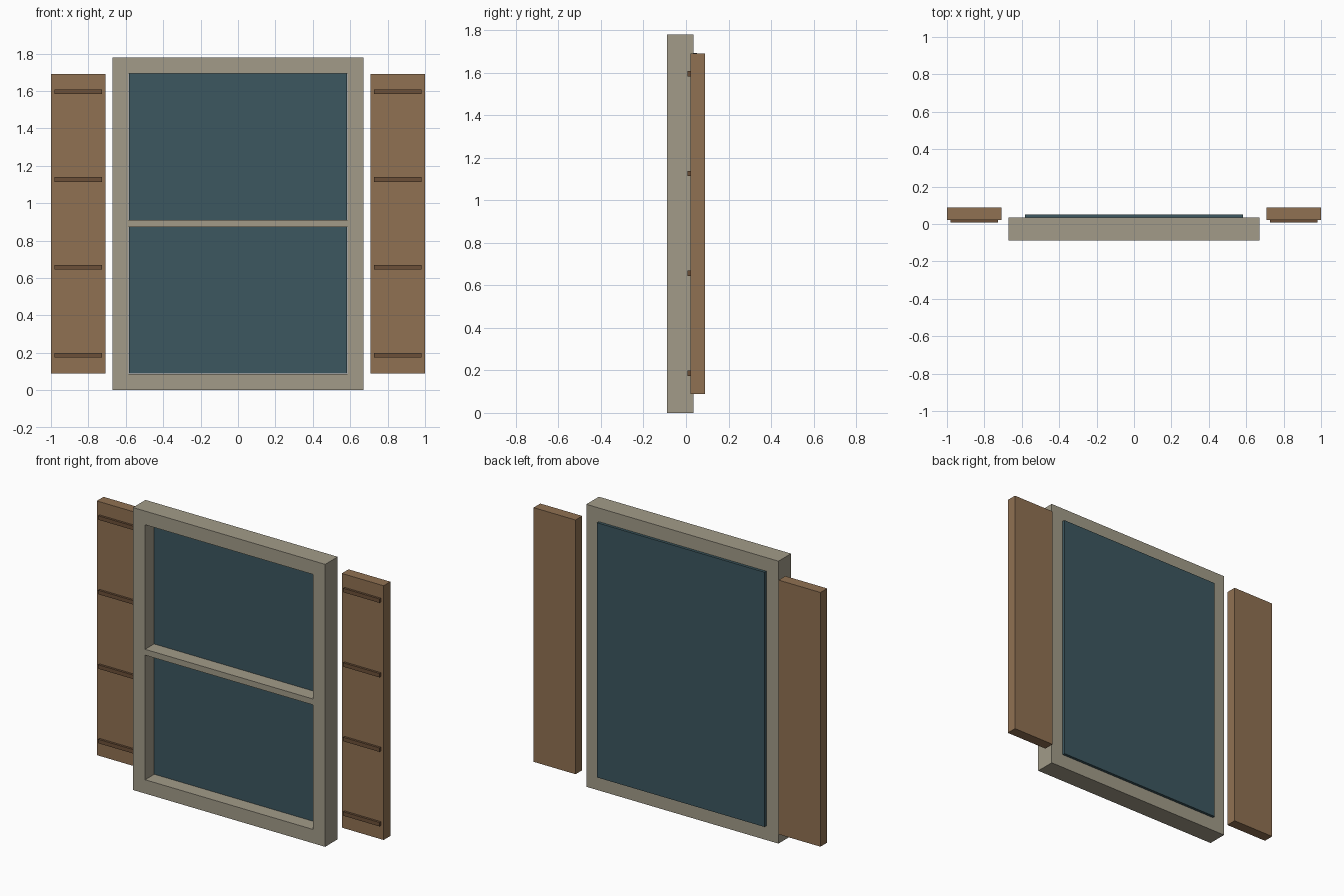
import bpy, bmesh

if "Cube" in bpy.data.objects:
    bpy.data.objects.remove(bpy.data.objects["Cube"])

def material(name, rgb):
    m = bpy.data.materials.new(name)
    m.diffuse_color = (*rgb, 1)
    m.use_nodes = True
    m.node_tree.nodes["Principled BSDF"].inputs["Base Color"].default_value = m.diffuse_color
    return m

STONE = material("frame_paint", (0.36, 0.33, 0.25))
GLASS = material("dark_glass", (0.045, 0.095, 0.115))
WOOD = material("shutter_wood", (0.28, 0.165, 0.085))
DARK = material("slat_wood", (0.15, 0.08, 0.04))

def finish(name, bm, mat):
    bmesh.ops.recalc_face_normals(bm, faces=bm.faces)
    me = bpy.data.meshes.new(name)
    bm.to_mesh(me)
    bm.free()
    me.materials.append(mat)
    ob = bpy.data.objects.new(name, me)
    bpy.context.collection.objects.link(ob)
    return ob

def box(name, x, y, z, mat):
    bm = bmesh.new()
    bmesh.ops.create_cube(bm, size=1)
    for v in bm.verts:
        v.co = [r[0] + (c + 0.5) * (r[1] - r[0]) for c, r in zip(v.co, (x, y, z))]
    return finish(name, bm, mat)

# Outer frame: a flat rectangular ring, extruded backwards
FRONT, BACK = -0.089, 0.036
def rect(w, z0, z1):
    return [(-w, z0), (w, z0), (w, z1), (-w, z1)]

bm = bmesh.new()
outer, inner = [[bm.verts.new((x, FRONT, z)) for x, z in pts]
                for pts in (rect(0.67, 0, 1.78), rect(0.585, 0.087, 1.694))]
for i in range(4):
    j = (i + 1) % 4
    bm.faces.new((outer[i], outer[j], inner[j], inner[i]))
ext = bmesh.ops.extrude_face_region(bm, geom=bm.faces[:], use_keep_orig=True)
for v in ext["geom"]:
    if isinstance(v, bmesh.types.BMVert):
        v.co.y = BACK
finish("window_frame", bm, STONE)

# Meeting rail and the glass behind it
box("middle_rail", (-0.585, 0.585), (FRONT, 0.003), (0.872, 0.909), STONE)
box("glass_pane", (-0.584, 0.584), (0.0, 0.052), (0.088, 1.693), GLASS)

# Shutters with four battens on the front of each
for side, s in (("left", -1), ("right", 1)):
    box(f"{side}_shutter", sorted((s * 0.708, s * 1.0)), (0.022, 0.089),
        (0.089, 1.691), WOOD)
    for i in range(4):
        z = 0.187 + i * 0.4695
        box(f"{side}_shutter_slat_{i + 1}", sorted((s * 0.727, s * 0.981)),
            (0.008, 0.03), (z - 0.0125, z + 0.0125), DARK)
